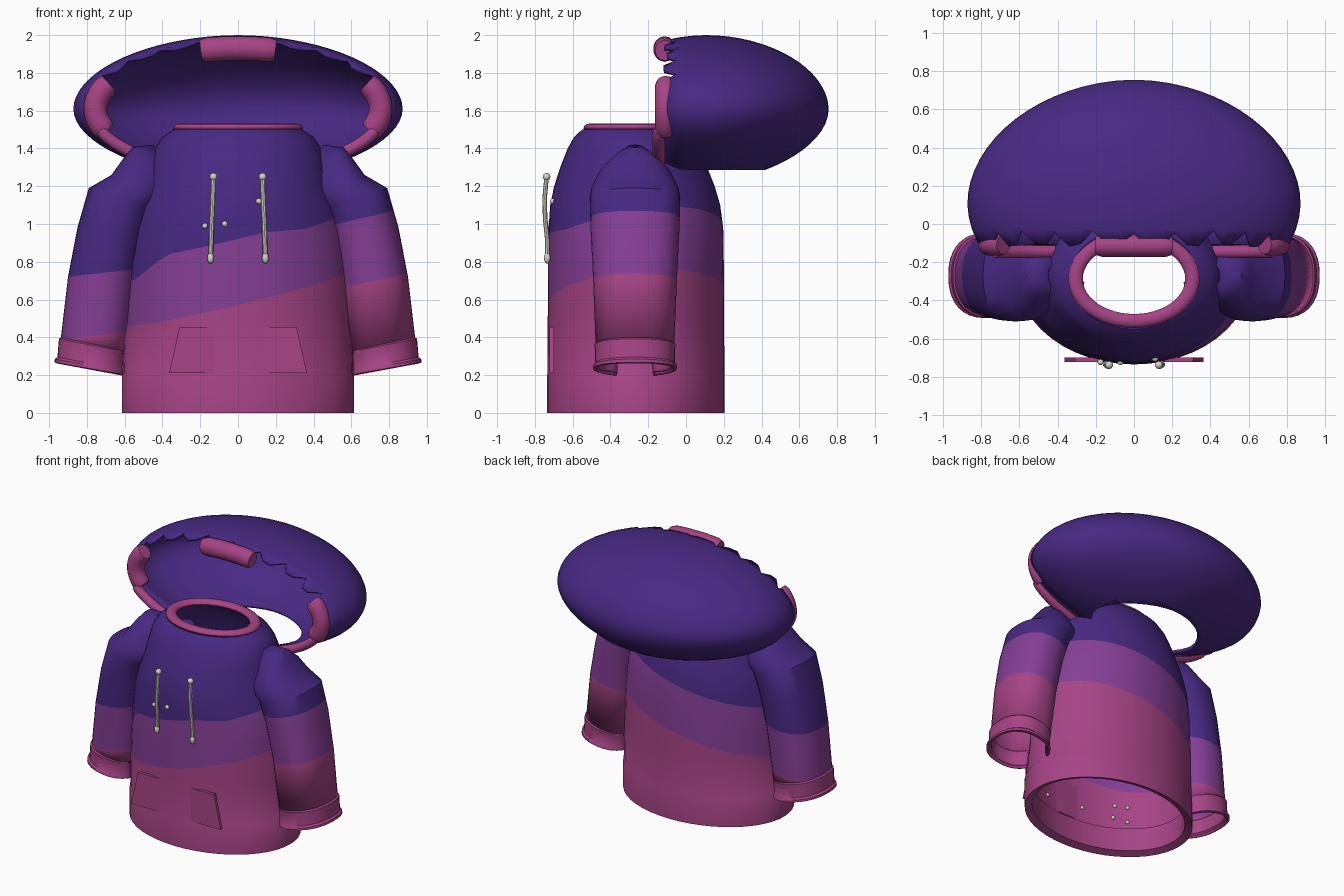
import bpy, bmesh, math, random
from mathutils import Vector

if "Cube" in bpy.data.objects:
    bpy.data.objects.remove(bpy.data.objects["Cube"])

random.seed(4)
TAU = 2 * math.pi


def material(name, rgb):
    m = bpy.data.materials.new(name)
    m.diffuse_color = (*rgb, 1)
    m.use_nodes = True
    m.node_tree.nodes["Principled BSDF"].inputs["Base Color"].default_value = m.diffuse_color
    return m


DEEP = material("deep_purple", (0.065, 0.022, 0.228))
VIOLET = material("violet", (0.235, 0.049, 0.305))
PINK = material("magenta_pink", (0.385, 0.058, 0.238))
CORD = material("pale_cord", (0.68, 0.66, 0.58))


def clamp(v):
    return max(0.0, min(1.0, v))


def dip(co):
    """Droop of the upper colour edge at both sides of the torso front."""
    front = clamp((-0.265 - co.y) / 0.12)
    return -front * (0.11 * clamp((-co.x - 0.38) / 0.17) + 0.04 * clamp((co.x - 0.15) / 0.2))


def finish(name, bm, mats, bands=None, thick=0, angle=40, waves=None):
    """Split at sloped colour bands, shade, and add optional wall thickness."""
    bands = bands or []
    waves = waves or [lambda co: 0.0] * len(bands)
    for (z0, sx, sy), wave in zip(bands, waves):
        for v in bm.verts:
            v.co.z -= wave(v.co)
        bmesh.ops.bisect_plane(bm, geom=bm.verts[:] + bm.edges[:] + bm.faces[:], dist=1e-5,
                               plane_co=(0, 0, z0), plane_no=Vector((-sx, -sy, 1)).normalized())
        for v in bm.verts:
            v.co.z += wave(v.co)
    bmesh.ops.recalc_face_normals(bm, faces=bm.faces[:])
    for f in bm.faces:
        f.smooth = True
        c = f.calc_center_median()
        f.material_index = sum(c.z < z0 + sx * c.x + sy * c.y + w(c)
                               for (z0, sx, sy), w in zip(bands, waves))
    me = bpy.data.meshes.new(name)
    bm.to_mesh(me)
    bm.free()
    for m in mats:
        me.materials.append(m)
    me.set_sharp_from_angle(angle=math.radians(angle))
    ob = bpy.data.objects.new(name, me)
    bpy.context.collection.objects.link(ob)
    if thick:
        s = ob.modifiers.new("wall", 'SOLIDIFY')
        s.thickness, s.offset = thick, -1
    return ob


def loft(rings, closed=True, caps=False, wrap=False):
    """Join rings of points with quads."""
    bm = bmesh.new()
    rows = [[bm.verts.new(p) for p in r] for r in rings]
    n = len(rows[0])
    pairs = list(zip(rows, rows[1:])) + ([(rows[-1], rows[0])] if wrap else [])
    for a, b in pairs:
        for i in range(n if closed else n - 1):
            j = (i + 1) % n
            bm.faces.new((a[i], a[j], b[j], b[i]))
    if caps:
        bm.faces.new(rows[0])
        bm.faces.new(rows[-1])
    return bm


def oval(rx, ry, z, cy, n=48):
    return [(rx * math.cos(TAU * i / n), cy + ry * math.sin(TAU * i / n), z) for i in range(n)]


# Torso: outer wall, hem and inner wall in one turned oval profile
outer = [(0.615, 0.47, 0.0), (0.615, 0.47, 0.2), (0.608, 0.468, 0.21), (0.605, 0.467, 0.5),
         (0.59, 0.465, 0.8), (0.565, 0.462, 0.98), (0.53, 0.45, 1.1), (0.49, 0.425, 1.2),
         (0.465, 0.385, 1.31), (0.44, 0.345, 1.40), (0.40, 0.31, 1.46), (0.34, 0.265, 1.50)]


def center(z):
    return -0.265 - 0.02 * max(0, (z - 1.0) / 0.5)


rings = [oval(0.585, 0.44, 0.2, -0.265), oval(0.565, 0.42, 0.19, -0.265),
         oval(0.565, 0.42, 0.02, -0.265)]
rings += [oval(rx, ry, z, center(z)) for rx, ry, z in outer]
rings += [oval(rx - 0.025, ry - 0.025, z - 0.006, center(z)) for rx, ry, z in outer[:2:-1]]
finish("torso", loft(rings, wrap=True), [DEEP, VIOLET, PINK],
       [(0.986, 0.24, 0.09), (0.636, 0.24, 0.09)], waves=[dip, lambda co: 0.0])

# Neck band
neck = [oval(0.306 + 0.038 * math.cos(t), 0.22 + 0.036 * math.cos(t),
             1.508 + 0.024 * math.sin(t), -0.287) for t in [TAU * k / 12 for k in range(12)]]
finish("neck_band", loft(neck, wrap=True), [PINK])

# Sleeve sections: outer x, z, inner x, z, half depth
SLEEVE = [(0.94, 0.38, 0.585, 0.31, 0.208), (0.90, 0.72, 0.54, 0.69, 0.222),
          (0.85, 0.98, 0.49, 0.94, 0.235), (0.79, 1.19, 0.44, 1.08, 0.24),
          (0.67, 1.26, 0.42, 1.10, 0.232), (0.605, 1.35, 0.38, 1.13, 0.195),
          (0.56, 1.405, 0.33, 1.16, 0.13), (0.45, 1.42, 0.25, 1.22, 0.08)]
CUFF = [(0.96, 0.262, 0.60, 0.195, 0.205), (0.972, 0.268, 0.59, 0.20, 0.222),
        (0.97, 0.285, 0.59, 0.215, 0.222), (0.956, 0.295, 0.593, 0.225, 0.213),
        (0.95, 0.37, 0.588, 0.30, 0.213), (0.948, 0.392, 0.585, 0.322, 0.216),
        (0.935, 0.402, 0.588, 0.332, 0.205)]
GAP = math.radians(25)


def power(v, p):
    return math.copysign(abs(v) ** p, v)


def section(side, ox, oz, ix, iz, ry, n=32):
    """Rounded-box section left open toward the torso."""
    pts = []
    for i in range(n + 1):
        a = -math.pi + GAP + (TAU - 2 * GAP) * i / n
        c = 0.5 + 0.5 * power(math.cos(a), 0.88)
        pts.append((side * (ix + (ox - ix) * c), -0.27 + ry * power(math.sin(a), 0.85),
                    iz + (oz - iz) * c))
    return pts


def outward(bm, side):
    """Make the open tube face away from its axis."""
    bmesh.ops.recalc_face_normals(bm, faces=bm.faces[:])
    f = max(bm.faces, key=lambda q: side * q.calc_center_median().x)
    f.normal_update()
    if f.normal.x * side < 0:
        bmesh.ops.reverse_faces(bm, faces=bm.faces[:])
    return bm


for side, label, bands in ((1, "left", [(0.88, 0.23, 0), (0.54, 0.22, 0)]),
                           (-1, "right", [(0.82, 0.11, 0), (0.50, 0.12, 0)])):
    finish(label + "_sleeve", outward(loft([section(side, *s) for s in SLEEVE], closed=False), side),
           [DEEP, VIOLET, PINK], bands, thick=0.015)
    finish(label + "_cuff", outward(loft([section(side, *s) for s in CUFF], closed=False), side),
           [PINK], thick=0.022)

# Hood: oval shell opening to the front, ragged upper edge, flat cut below
N, ROWS, HY, HZ = 72, 20, 0.11, 1.61
rings = []
edge = []
for i in range(N):
    d = math.degrees(TAU * i / N)
    ragged = 15 < d < 165
    edge.append((-0.115 if i % 3 else -0.045) + random.uniform(-0.012, 0.012) if ragged else -0.125)
for k in range(ROWS):
    ring = []
    for i in range(N):
        a = TAU * i / N
        t0 = math.acos((HY - (edge[i] if k == 0 else -0.03)) / 0.645)
        t = t0 if k == 0 else t0 + (math.pi - 0.02 - t0) * (k - 1) / (ROWS - 2)
        u = Vector((math.sin(t) * math.cos(a), -math.cos(t), math.sin(t) * math.sin(a)))
        p = 1.92 + min(0, u.z) * 0.2
        u *= sum(abs(q) ** p for q in u) ** (-1 / p)
        ring.append((0.872 * u.x, HY + 0.645 * u.y, HZ + 0.39 * u.z))
    rings.append(ring)
bm = loft(rings)
bm.faces.new([v for v in bm.verts if v.co.y > HY + 0.638 and v.link_edges and len(v.link_faces) == 2])
bmesh.ops.bisect_plane(bm, geom=bm.verts[:] + bm.edges[:] + bm.faces[:], dist=1e-5,
                       plane_co=(0, 0, 1.285), plane_no=(0, 0, 1), clear_inner=True)
bmesh.ops.recalc_face_normals(bm, faces=bm.faces[:])
top = max(bm.faces, key=lambda q: q.calc_center_median().z)
if top.normal.z < 0:
    bmesh.ops.reverse_faces(bm, faces=bm.faces[:])
finish("hood", bm, [DEEP], thick=0.02, angle=50)


# Padded trim pieces along the hood opening
def trim(name, a0, a1, rad, depth, y, sx=0.765, sz=0.32, n=12):
    rings = []
    for k in range(n + 1):
        a = math.radians(a0 + (a1 - a0) * k / n)
        nrm = Vector((math.cos(a) / sx, 0, math.sin(a) / sz)).normalized()
        c = Vector((sx * math.cos(a), y, HZ + sz * math.sin(a)))
        ends = 0.85 if k in (0, n) else 1
        rings.append([c + ends * (nrm * rad * math.cos(t) + Vector((0, depth * math.sin(t), 0)))
                      for t in [TAU * j / 14 for j in range(14)]])
    finish(name, loft(rings, caps=True), [PINK])


trim("top_trim", 75, 105, 0.064, 0.06, -0.113)
trim("left_trim", 25, -22, 0.062, 0.058, -0.108, 0.755)
trim("right_trim", 155, 202, 0.062, 0.058, -0.108, 0.755)
trim("left_lower_trim", -20, -60, 0.032, 0.034, -0.145, 0.775, 0.335)
trim("right_lower_trim", 200, 240, 0.032, 0.034, -0.145, 0.775, 0.335)

# Front pocket: flat tapered plate showing at both sides of the curved front
pocket = [[(x, y, z) for x, z in ((-0.365, 0.21), (0.365, 0.21), (0.31, 0.455), (-0.31, 0.455))]
          for y in (-0.722, -0.70)]
finish("pocket", loft(pocket, caps=True), [PINK], angle=20)


# Drawstrings with knots and small beads
def bead(name, loc, r, stretch=1):
    bm = bmesh.new()
    bmesh.ops.create_icosphere(bm, subdivisions=2, radius=r)
    for v in bm.verts:
        v.co.z *= stretch
        v.co += Vector(loc)
    finish(name, bm, [CORD])


for side, label in ((1, "left"), (-1, "right")):
    path = [(0.130, -0.738, 1.25), (0.133, -0.748, 1.14), (0.138, -0.746, 1.03),
            (0.142, -0.735, 0.92), (0.145, -0.734, 0.82)]
    rings = [[(side * x + 0.013 * math.cos(TAU * j / 8), y + 0.012 * math.sin(TAU * j / 8), z)
              for j in range(8)] for x, y, z in path]
    finish(label + "_drawstring", loft(rings, caps=True), [CORD])
    bead(label + "_top_knot", (side * 0.13, -0.738, 1.25), 0.021)
    bead(label + "_end_knot", (side * 0.145, -0.735, 0.82), 0.018, 1.7)
for i, (x, z) in enumerate(((-0.175, 0.99), (-0.07, 1.0), (0.11, 1.12))):
    bead("bead_%d" % i, (x, -0.723 if z < 1.1 else -0.705, z), 0.016)

# Small stitch knots on the inside of the front wall
for i, (x, z) in enumerate(((0.18, 0.29), (-0.13, 0.31), (-0.35, 0.37), (-0.42, 0.36),
                            (-0.34, 0.28), (-0.42, 0.25))):
    bead("inner_knot_%d" % i, (x, -0.265 - 0.44 * math.sqrt(1 - (x / 0.58) ** 2), z), 0.014)
